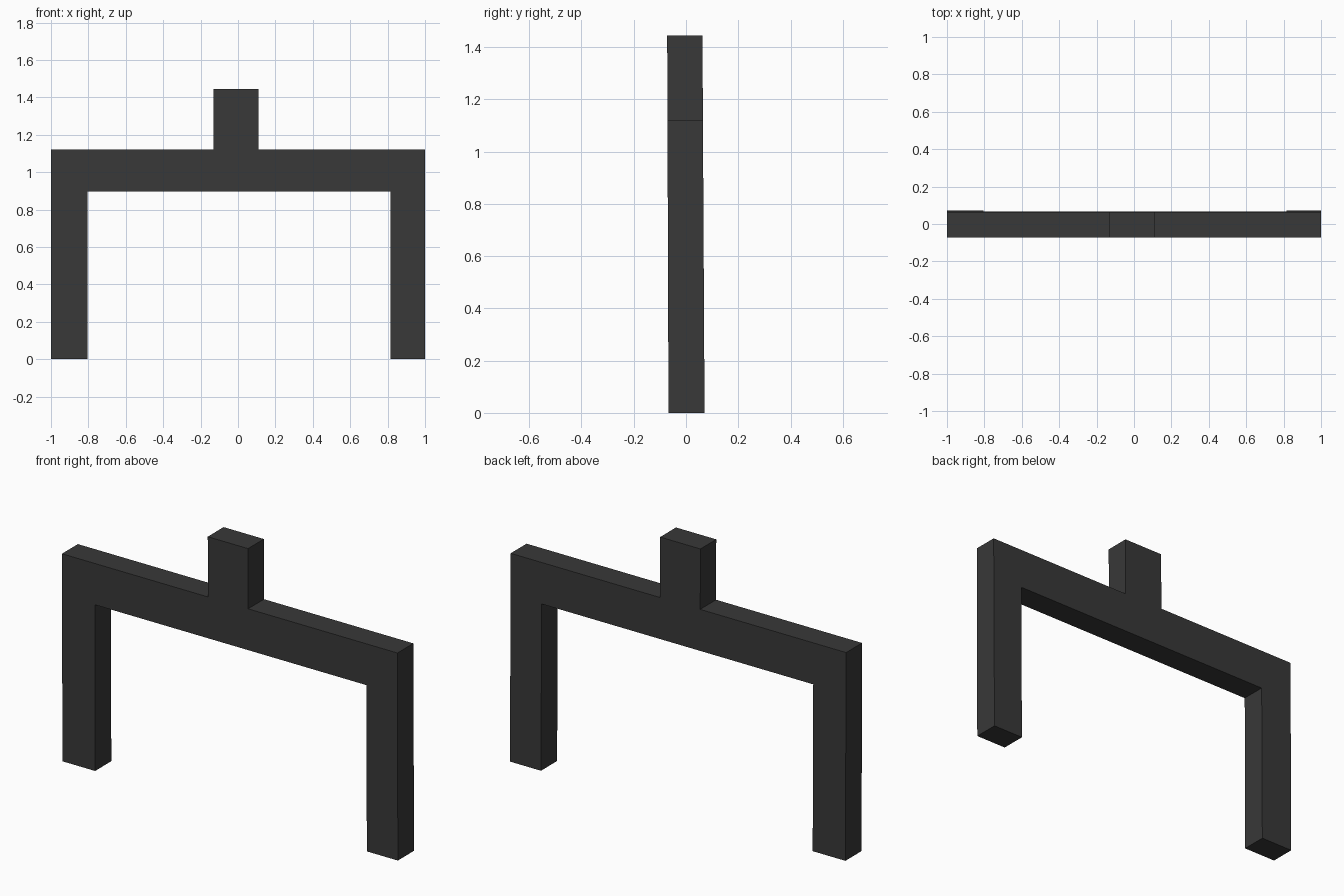
import bpy
import bmesh

if "Cube" in bpy.data.objects:
    bpy.data.objects.remove(bpy.data.objects["Cube"])

# Stepped arch outline in (x, z)
outline = [
    (-1.0, 0.0), (-0.805, 0.0), (-0.805, 0.897), (0.815, 0.897),
    (0.815, 0.0), (1.0, 0.0), (1.0, 1.12), (0.11, 1.12),
    (0.11, 1.445), (-0.13, 1.445), (-0.13, 1.12), (-1.0, 1.12),
]
HEIGHT = 1.445


def slab_face(bm, y_bottom, y_top):
    """Outline face whose depth leans slightly from bottom to top."""
    verts = [bm.verts.new((x, y_bottom + (y_top - y_bottom) * z / HEIGHT, z))
             for x, z in outline]
    bm.faces.new(verts)
    return verts


# Solid frame: front and back faces joined by side walls
bm = bmesh.new()
front = slab_face(bm, -0.067, -0.072)
back = slab_face(bm, 0.071, 0.063)
for i in range(len(outline)):
    j = (i + 1) % len(outline)
    bm.faces.new((front[i], front[j], back[j], back[i]))
bmesh.ops.recalc_face_normals(bm, faces=bm.faces)

mesh = bpy.data.meshes.new("arch_frame")
bm.to_mesh(mesh)
bm.free()
frame = bpy.data.objects.new("arch_frame", mesh)
bpy.context.collection.objects.link(frame)

# Dark grey finish
dark = bpy.data.materials.new("dark_grey")
dark.diffuse_color = (0.04, 0.04, 0.04, 1.0)
dark.use_nodes = True
dark.node_tree.nodes["Principled BSDF"].inputs["Base Color"].default_value = dark.diffuse_color
mesh.materials.append(dark)
